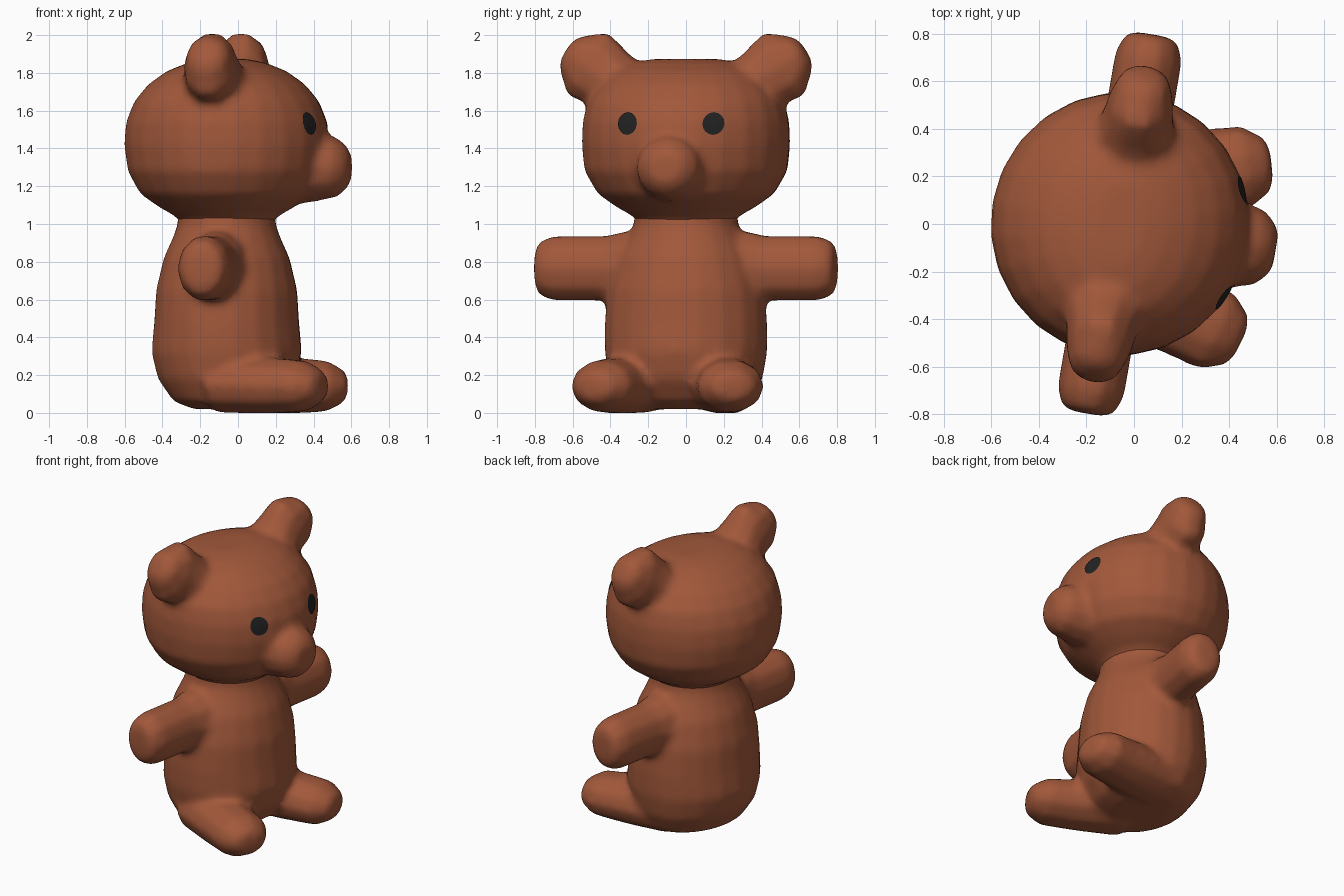
import bpy, bmesh, math
from mathutils import Vector, Matrix
from mathutils.bvhtree import BVHTree

if "Cube" in bpy.data.objects:
    bpy.data.objects.remove(bpy.data.objects["Cube"])

# The bear is modelled facing +x, then turned slightly and set in place
PLACE = Matrix.Translation((-0.06, 0, 0)) @ Matrix.Rotation(math.radians(-9.8), 4, 'Z')


def material(name, rgb):
    m = bpy.data.materials.new(name)
    m.diffuse_color = (*rgb, 1)
    m.use_nodes = True
    m.node_tree.nodes["Principled BSDF"].inputs["Base Color"].default_value = m.diffuse_color
    return m


BROWN = material("brown plush", (0.36, 0.098, 0.043))
BLACK = material("eye black", (0.016, 0.016, 0.016))


def make_object(bm, name, mat):
    mesh = bpy.data.meshes.new(name)
    bm.to_mesh(mesh)
    bm.free()
    mesh.materials.append(mat)
    for p in mesh.polygons:
        p.use_smooth = True
    ob = bpy.data.objects.new(name, mesh)
    ob.matrix_world = PLACE
    bpy.context.collection.objects.link(ob)
    return ob


def loft(bm, origin, direction, rings, segs):
    """Skin elliptical rings (distance, half width, half height) along an axis."""
    o, axis = Vector(origin), Vector(direction).normalized()
    ref = Vector((-1, 0, 0)) if abs(axis.z) > 0.9 else Vector((0, 0, 1))
    side = axis.cross(ref).normalized()
    up = side.cross(axis)
    loops = []
    for d, w, h in rings:
        loops.append([bm.verts.new(o + axis * d + side * w * math.cos(a) + up * h * math.sin(a))
                      for a in (2 * math.pi * i / segs for i in range(segs))])
    for lo, hi in zip(loops, loops[1:]):
        for i in range(segs):
            j = (i + 1) % segs
            bm.faces.new((lo[i], lo[j], hi[j], hi[i]))
    bm.faces.new(loops[0])
    bm.faces.new(loops[-1])


def plush(bm, name):
    """Melt the overlapping lofts of one part into a single soft skin."""
    bmesh.ops.recalc_face_normals(bm, faces=bm.faces)
    ob = make_object(bm, name, BROWN)
    remesh = ob.modifiers.new("melt", 'REMESH')
    remesh.mode = 'VOXEL'
    remesh.voxel_size = 0.022
    remesh.use_smooth_shade = True
    soft = ob.modifiers.new("soften", 'SMOOTH')
    soft.factor = 0.5
    soft.iterations = 9
    return ob


SIDES = ((1, "left"), (-1, "right"))

# Head with snout and ears
bm = bmesh.new()
loft(bm, (0, 0, 0), (0, 0, 1),
     [(.99, .24, .23), (1.04, .28, .27), (1.09, .37, .36), (1.16, .47, .46),
      (1.28, .54, .525), (1.42, .555, .545), (1.54, .55, .535), (1.65, .525, .49),
      (1.74, .46, .415), (1.81, .39, .315), (1.855, .29, .20), (1.874, .17, .10)], 24)
loft(bm, (.35, 0, 1.30), (1, 0, 0),
     [(0, .22, .20), (.12, .19, .185), (.24, .165, .16), (.29, .12, .12), (.314, .08, .075)], 12)
for s, _ in SIDES:
    loft(bm, (0, s * .30, 1.70), (0, s * .84, .54),
         [(0, .18, .16), (.12, .17, .17), (.19, .15, .19), (.27, .14, .205),
          (.37, .11, .12), (.405, .06, .07)], 10)
head = plush(bm, "head")

# Body with arms and legs
bm = bmesh.new()
loft(bm, (0, 0, 0), (0, 0, 1),
     [(.02, .25, .17), (.06, .35, .28), (.18, .41, .365), (.32, .435, .40), (.48, .435, .385),
      (.65, .42, .375), (.82, .37, .335), (.93, .31, .285), (1.00, .275, .26), (1.07, .28, .26)], 20)
for s, _ in SIDES:
    # Arms straight out to the sides
    loft(bm, (0, 0, .765), (0, s, 0),
         [(.15, .18, .22), (.34, .165, .20), (.43, .145, .178), (.71, .145, .178),
          (.785, .12, .15), (.808, .08, .10)], 10)
    # Legs forward and slightly apart
    loft(bm, (0, s * .21 - .025, .15), (.55, s * .16, -.01),
         [(0, .20, .155), (.25, .19, .155), (.38, .182, .15), (.50, .18, .14),
          (.59, .12, .09), (.61, .07, .06)], 10)
plush(bm, "body")

# Eyes: thin discs draped over the face
bpy.context.view_layer.update()
tree = BVHTree.FromObject(head, bpy.context.evaluated_depsgraph_get())
for s, label in SIDES:
    bm = bmesh.new()
    rows = []
    for k in (0.02, .5, 1):
        row = []
        for i in range(16):
            a = 2 * math.pi * i / 16
            p = Vector((2, s * .228 + .055 * k * math.cos(a), 1.53 + .06 * k * math.sin(a)))
            hit = tree.ray_cast(p, Vector((-1, 0, 0)))[0]
            row.append(bm.verts.new(hit + Vector((.006, s * .003, .002))))
        rows.append(row)
    bm.faces.new(rows[0])
    for lo, hi in zip(rows, rows[1:]):
        for i in range(16):
            j = (i + 1) % 16
            bm.faces.new((lo[i], hi[i], hi[j], lo[j]))
    if sum(f.calc_area() and f.normal.x for f in bm.faces) < 0:
        bmesh.ops.reverse_faces(bm, faces=bm.faces)
    make_object(bm, label + "_eye", BLACK)
